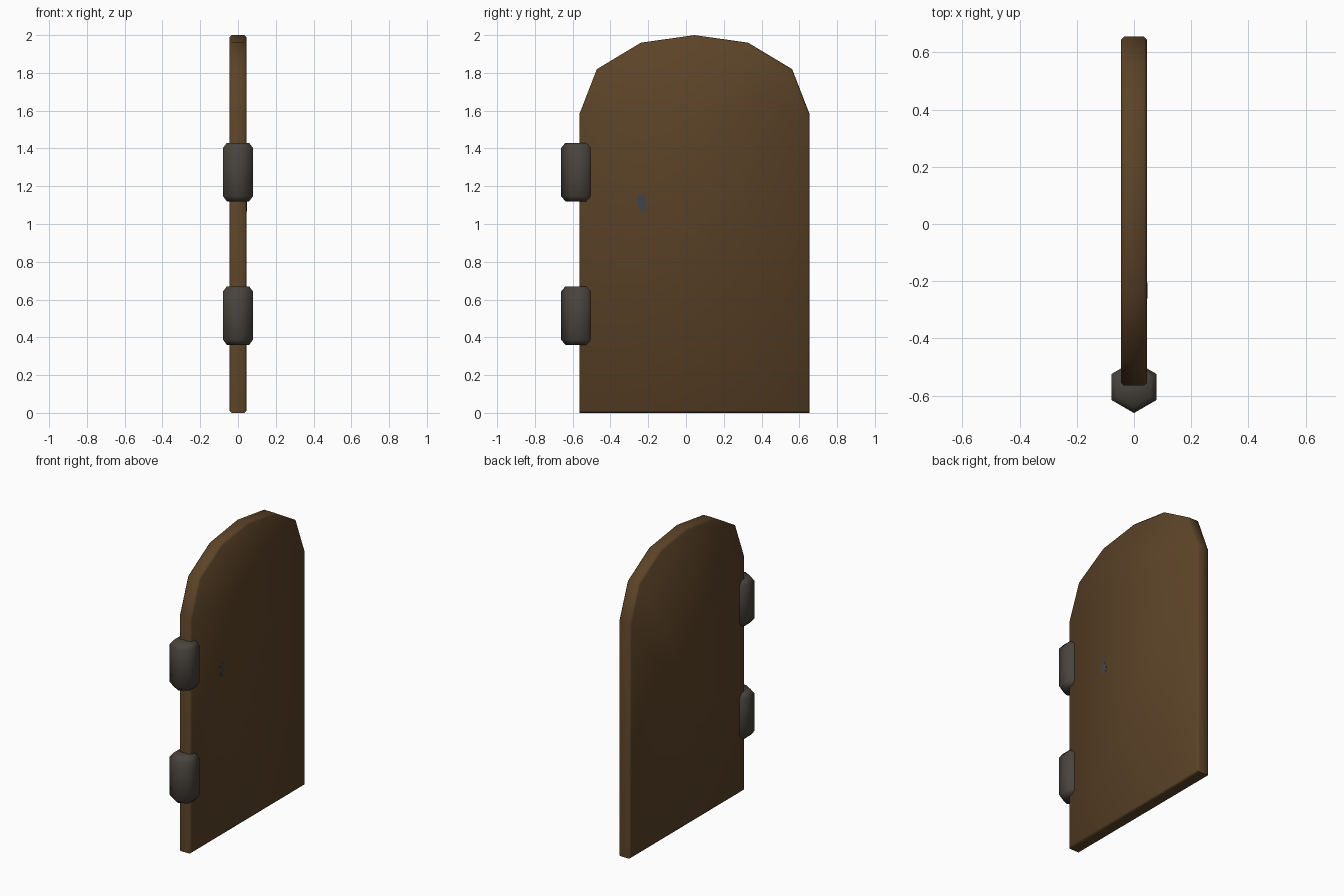
import bpy, bmesh, math

if "Cube" in bpy.data.objects:
    bpy.data.objects.remove(bpy.data.objects["Cube"])


def material(name, rgb):
    m = bpy.data.materials.new(name)
    m.diffuse_color = (*rgb, 1)
    m.use_nodes = True
    m.node_tree.nodes["Principled BSDF"].inputs["Base Color"].default_value = m.diffuse_color
    return m


WOOD = material("dark_wood", (0.107, 0.056, 0.021))
IRON = material("dark_iron", (0.066, 0.057, 0.047))
STAIN = material("blue_grey_stain", (0.055, 0.057, 0.066))


def make_object(name, bm, mat, angle=None):
    bmesh.ops.recalc_face_normals(bm, faces=bm.faces)
    mesh = bpy.data.meshes.new(name)
    bm.to_mesh(mesh)
    bm.free()
    mesh.materials.append(mat)
    ob = bpy.data.objects.new(name, mesh)
    bpy.context.collection.objects.link(ob)
    if angle:
        bpy.ops.object.select_all(action='DESELECT')
        ob.select_set(True)
        bpy.context.view_layer.objects.active = ob
        bpy.ops.object.shade_smooth_by_angle(angle=math.radians(angle))
    return ob


def plate(bm, outline, x0, x1):
    """Extrude a (y, z) outline from x0 to x1."""
    f = bm.faces.new([bm.verts.new((x0, y, z)) for y, z in outline])
    ext = bmesh.ops.extrude_face_region(bm, geom=[f])
    for v in ext["geom"]:
        if isinstance(v, bmesh.types.BMVert):
            v.co.x = x1


# Arched door panel, chamfered around both faces
MID = 0.045
half = [(0.61, 0), (0.61, 1.58), (0.517, 1.82), (0.283, 1.96)]
outline = [(MID + y, z) for y, z in half] + [(MID, 2.0)] \
    + [(MID - y, z) for y, z in reversed(half)]
bm = bmesh.new()
plate(bm, outline, -0.046, 0.046)
rims = [e for e in bm.edges if abs(e.verts[0].co.x - e.verts[1].co.x) < 1e-5]
bmesh.ops.bevel(bm, geom=rims, offset=0.011, segments=1, affect='EDGES')
make_object("door_panel", bm, WOOD, 50)

# Two hexagonal hinge barrels with tapered ends
R, HALF = 0.091, 0.155
for name, zc in (("lower_hinge", 0.515), ("upper_hinge", 1.275)):
    bm = bmesh.new()
    rings = []
    for dz, r in ((-HALF, 0.75 * R), (-HALF + 0.027, R),
                  (HALF - 0.027, R), (HALF, 0.75 * R)):
        rings.append([bm.verts.new((r * math.sin(i * math.pi / 3),
                                    -0.57 - r * math.cos(i * math.pi / 3),
                                    zc + dz)) for i in range(6)])
    for a, b in zip(rings, rings[1:]):
        for i in range(6):
            j = (i + 1) % 6
            bm.faces.new((a[i], a[j], b[j], b[i]))
    bm.faces.new(rings[0])
    bm.faces.new(rings[-1])
    make_object(name, bm, IRON, 65)

# Small stain on the door face
bm = bmesh.new()
plate(bm, [(-0.255, 1.15), (-0.225, 1.16), (-0.205, 1.11),
           (-0.215, 1.065), (-0.24, 1.07), (-0.26, 1.11)], 0.0455, 0.047)
make_object("door_stain", bm, STAIN)
